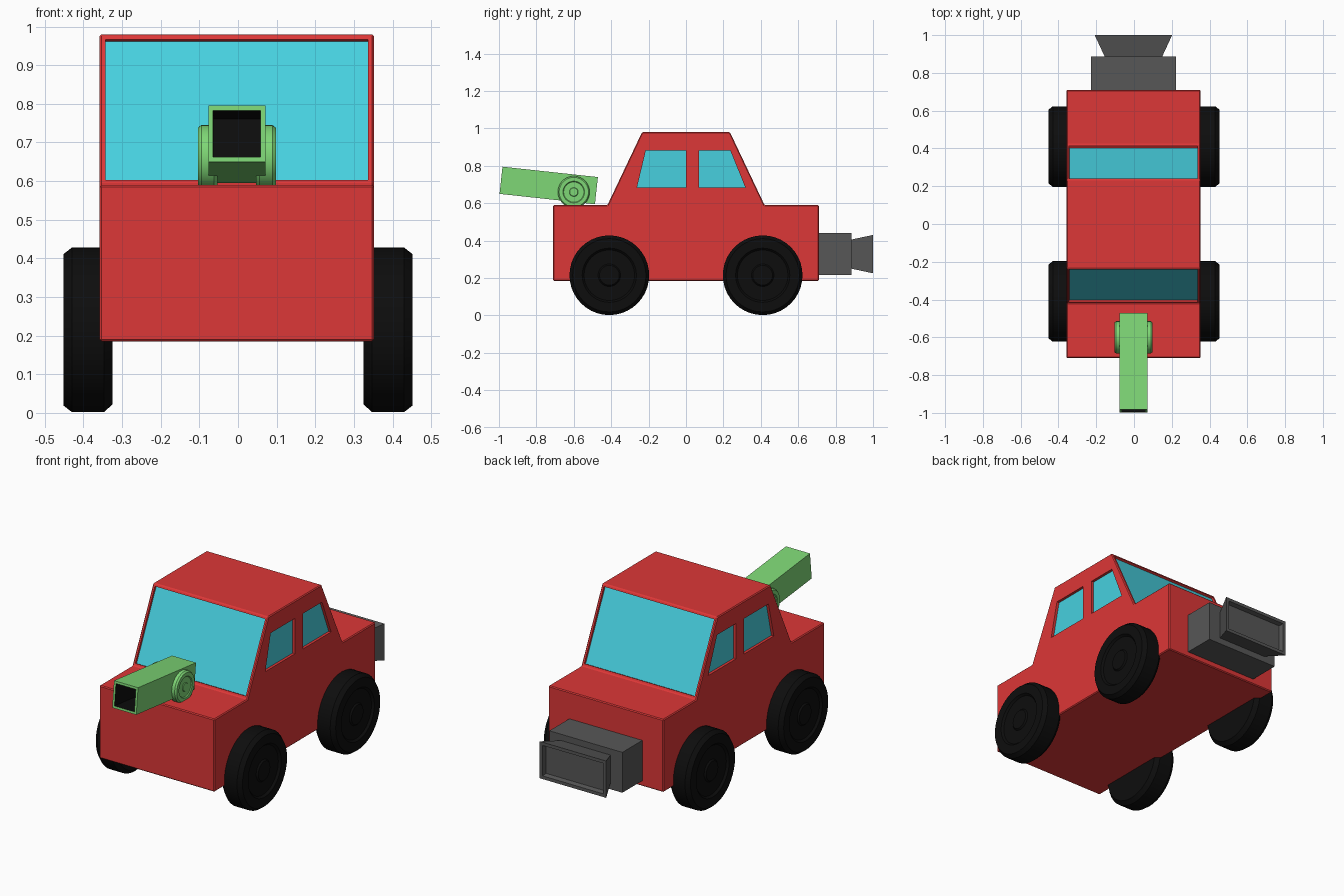
import bpy
import bmesh
import math
from mathutils import Matrix, Vector

cube = bpy.data.objects.get("Cube")
if cube:
    bpy.data.objects.remove(cube, do_unlink=True)

SHIFT = -0.003  # body sits slightly off the wheel centreline


def material(name, r, g, b):
    mat = bpy.data.materials.new(name)
    mat.use_nodes = True
    mat.diffuse_color = (r, g, b, 1)
    shader = next(n for n in mat.node_tree.nodes if n.type == "BSDF_PRINCIPLED")
    shader.inputs["Base Color"].default_value = (r, g, b, 1)
    return mat


red = material("red paint", 0.72, 0.038, 0.038)
glass = material("cyan glass", 0.063, 0.63, 0.74)
black = material("black rubber", 0.004, 0.004, 0.004)
green = material("green paint", 0.21, 0.68, 0.18)
grey = material("dark grey metal", 0.095, 0.095, 0.095)


def finish(bm, name, *mats):
    bmesh.ops.recalc_face_normals(bm, faces=bm.faces)
    mesh = bpy.data.meshes.new(name)
    bm.to_mesh(mesh)
    bm.free()
    for mat in mats:
        mesh.materials.append(mat)
    obj = bpy.data.objects.new(name, mesh)
    bpy.context.collection.objects.link(obj)
    return obj


def prism(bm, outline, x0, x1):
    """Extrude a (y, z) outline from x0 to x1; returns the end cap."""
    start = bm.faces.new([bm.verts.new((x0, y, z)) for y, z in outline])
    moved = bmesh.ops.extrude_face_region(bm, geom=[start], use_keep_orig=True)["geom"]
    for v in moved:
        if isinstance(v, bmesh.types.BMVert):
            v.co.x = x1
    return start


def box(bm, size, centre):
    matrix = Matrix.Translation(centre) @ Matrix.Diagonal((*size, 1))
    return bmesh.ops.create_cube(bm, size=1, matrix=matrix)["verts"]


def facing(bm, direction):
    """The face that points most towards a direction."""
    bm.normal_update()
    return max(bm.faces, key=lambda f: f.normal.dot(Vector(direction)))


# Car body: side profile with thin bevels and recessed front and rear glass
half = 0.355
profile = [(-0.71, 0.185), (0.71, 0.185), (0.71, 0.59), (0.42, 0.59),
           (0.235, 0.98), (-0.235, 0.98), (-0.42, 0.59), (-0.71, 0.59)]
bm = bmesh.new()
prism(bm, profile, SHIFT - half, SHIFT + half)
bmesh.ops.recalc_face_normals(bm, faces=bm.faces)
bmesh.ops.bevel(bm, geom=bm.edges[:], offset=0.005, segments=1, affect="EDGES")
bm.normal_update()
screens = [f for f in bm.faces
           if f.calc_area() > 0.1 and 0.3 < f.normal.z < 0.6]
bmesh.ops.inset_individual(bm, faces=screens, thickness=0.014, depth=0)
bmesh.ops.inset_individual(bm, faces=screens, thickness=0.0005, depth=-0.012)
for f in screens:
    f.material_index = 1
body = finish(bm, "car_body", red, glass)

# Side windows: shallow pockets whose floor is glass
windows = [[(-0.262, 0.685), (0, 0.685), (0, 0.882), (-0.215, 0.882)],
           [(0.07, 0.685), (0.317, 0.685), (0.237, 0.882), (0.07, 0.882)]]
bm = bmesh.new()
for side in (-1, 1):
    for outline in windows:
        floor = prism(bm, outline, SHIFT + side * (half - 0.015),
                      SHIFT + side * (half + 0.05))
        floor.material_index = 1
cutter = finish(bm, "window_cutter", red, glass)
cutter.hide_render = True
cut = body.modifiers.new("windows", "BOOLEAN")
cut.operation = "DIFFERENCE"
cut.solver = "EXACT"
cut.object = cutter
graph = bpy.context.evaluated_depsgraph_get()
body_mesh = bpy.data.meshes.new_from_object(body.evaluated_get(graph))
body.modifiers.clear()
body.data = body_mesh
bpy.data.objects.remove(cutter, do_unlink=True)


# Wheels: (radius, distance outward) profile spun about x
def wheel(name, centre, side, scale, mat):
    section = [(0, 0), (0.193, 0), (0.213, 0.022), (0.213, 0.105),
               (0.196, 0.127), (0.145, 0.127), (0.135, 0.116),
               (0.06, 0.116), (0.053, 0.124), (0, 0.124)]
    bm = bmesh.new()
    verts = [bm.verts.new((side * x * scale, 0, r * scale)) for r, x in section]
    edges = [bm.edges.new(pair) for pair in zip(verts, verts[1:])]
    bmesh.ops.spin(bm, geom=verts + edges, cent=(0, 0, 0), axis=(1, 0, 0),
                   angle=math.tau, steps=40)
    bmesh.ops.remove_doubles(bm, verts=bm.verts, dist=1e-5)
    obj = finish(bm, name, mat)
    obj.location = centre
    obj.data.shade_smooth()
    obj.data.set_sharp_from_angle(angle=math.radians(30))
    return obj


for side, side_name in ((1, "left"), (-1, "right")):
    for y, end in ((-0.41, "front"), (0.41, "rear")):
        wheel(f"{end}_{side_name}_wheel", (side * 0.325, y, 0.215), side, 1, black)
    wheel(f"{side_name}_barrel_pivot", (SHIFT + side * 0.05, -0.6, 0.66),
          side, 0.4, green)

# Square barrel on the hood, muzzle tilted up
bm = bmesh.new()
box(bm, (0.148, 0.513, 0.146), (0, 0, 0))
bore = facing(bm, (0, -1, 0))
bmesh.ops.inset_individual(bm, faces=[bore], thickness=0.018, depth=0)
walls = bmesh.ops.inset_individual(bm, faces=[bore], thickness=0.0005, depth=-0.2)
for f in walls["faces"] + [bore]:
    f.material_index = 1
barrel = finish(bm, "barrel", green, black)
barrel.location = (SHIFT, -0.734, 0.695)
barrel.rotation_euler.x = math.radians(-6.2)

# Rear engine box
bm = bmesh.new()
box(bm, (0.45, 0.185, 0.225), (SHIFT, 0.793, 0.328))
finish(bm, "engine_box", grey)

# Flared nozzle with a recessed back
bm = bmesh.new()
middle = Vector((SHIFT, 0.9425, 0.328))
for v in box(bm, (0.41, 0.115, 0.205), middle):
    if v.co.y < middle.y:
        v.co.x = middle.x + (v.co.x - middle.x) * 0.74
        v.co.z = middle.z + (v.co.z - middle.z) * 0.76
back = facing(bm, (0, 1, 0))
bmesh.ops.inset_individual(bm, faces=[back], thickness=0.025, depth=0)
bmesh.ops.inset_individual(bm, faces=[back], thickness=0.008, depth=-0.025)
finish(bm, "exhaust_nozzle", grey)
